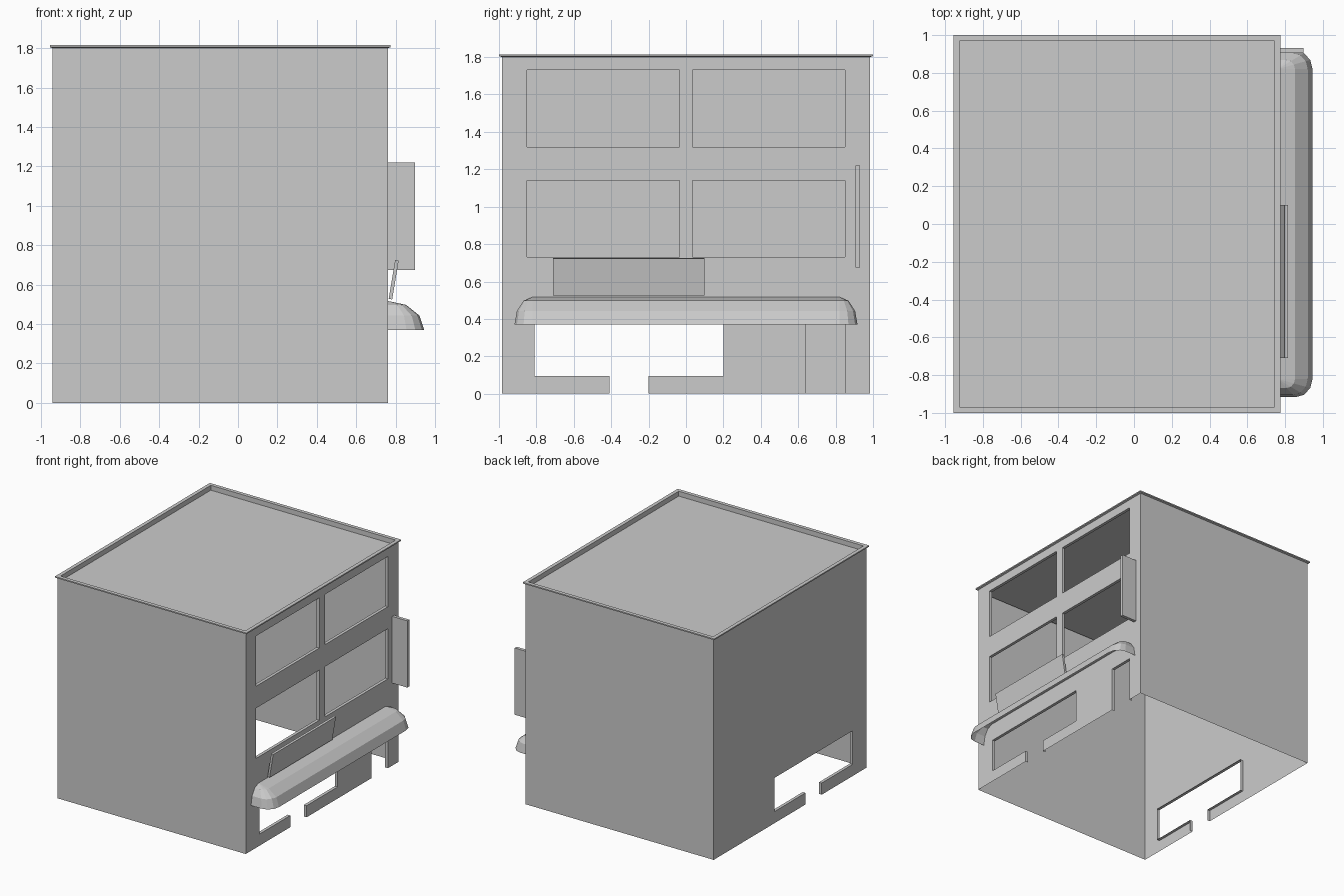
import bpy, bmesh, math
from mathutils import Matrix

if "Cube" in bpy.data.objects:
    bpy.data.objects.remove(bpy.data.objects["Cube"])

X0, X1, Y, TOP = -0.94, 0.76, 0.985, 1.805   # wall planes and wall height
CX = (X0 + X1) / 2


def finish(bm, name, fix=True):
    bmesh.ops.remove_doubles(bm, verts=bm.verts, dist=1e-5)
    if fix:
        bmesh.ops.recalc_face_normals(bm, faces=bm.faces)
    me = bpy.data.meshes.new(name)
    bm.to_mesh(me)
    bm.free()
    ob = bpy.data.objects.new(name, me)
    bpy.context.collection.objects.link(ob)
    return ob


def box(name, size, center, tilt=0):
    bm = bmesh.new()
    mat = (Matrix.Translation(center) @ Matrix.Rotation(tilt, 4, 'Y')
           @ Matrix.Diagonal((*size, 1)))
    bmesh.ops.create_cube(bm, size=1, matrix=mat)
    return finish(bm, name)


def loft(bm, rings, closed):
    for a, b in zip(rings, rings[1:]):
        n = len(a)
        for i in range(n if closed else n - 1):
            j = (i + 1) % n
            bm.faces.new((a[i], a[j], b[j], b[i]))


def wall(name, x, out, holes):
    """Wall sheet in the yz plane with rectangular holes and inward reveals."""
    bm = bmesh.new()
    ys = sorted({-Y, Y, *(v for h in holes for v in h[:2])})
    zs = sorted({0, TOP, *(v for h in holes for v in h[2:])})
    grid = [[bm.verts.new((x, y, z)) for z in zs] for y in ys]
    for i in range(len(ys) - 1):
        for j in range(len(zs) - 1):
            cy, cz = (ys[i] + ys[i + 1]) / 2, (zs[j] + zs[j + 1]) / 2
            if any(a < cy < b and c < cz < d for a, b, c, d in holes):
                continue
            f = [grid[i][j], grid[i + 1][j], grid[i + 1][j + 1], grid[i][j + 1]]
            bm.faces.new(f if out > 0 else f[::-1])

    def on_rim(e):
        p = (e.verts[0].co + e.verts[1].co) / 2
        return abs(abs(p.y) - Y) < 1e-5 or p.z < 1e-5 or p.z > TOP - 1e-5
    edges = [e for e in bm.edges if e.is_boundary and not on_rim(e)]
    bmesh.ops.delete(bm, geom=[v for v in bm.verts if not v.link_faces], context='VERTS')
    ret = bmesh.ops.extrude_edge_only(bm, edges=edges)
    new = [g for g in ret['geom'] if isinstance(g, bmesh.types.BMVert)]
    bmesh.ops.translate(bm, verts=new, vec=(-0.025 * out, 0, 0))
    return finish(bm, name, False)


# Shop wall (+x) with windows and door, and rear wall (-x) with matching opening
shopfront = [(-0.81, 0.20, 0.095, 0.37), (-0.41, -0.20, 0, 0.095)]
windows = [(a, a + 0.815, z, z + 0.41) for a in (-0.85, 0.035) for z in (0.73, 1.32)]
wall("shop_wall", X1, 1, shopfront + windows + [(0.64, 0.85, 0, 0.37)])
wall("rear_wall", X0, -1, shopfront)

# Plain side walls
for name, s in (("front_wall", -1), ("back_wall", 1)):
    bm = bmesh.new()
    pts = [(X0, s * Y, 0), (X1, s * Y, 0), (X1, s * Y, TOP), (X0, s * Y, TOP)]
    bm.faces.new([bm.verts.new(p) for p in pts[::-s]])
    finish(bm, name, False)

# Roof: overhanging rim and sunken deck
bm = bmesh.new()
rings = []
for o, z in ((0, 1.80), (0.015, 1.805), (0.015, 1.815), (-0.015, 1.815), (-0.015, 1.775)):
    hx, hy = (X1 - X0) / 2 + o, Y + o
    rings.append([bm.verts.new((CX + a * hx, b * hy, z))
                  for a, b in ((-1, -1), (1, -1), (1, 1), (-1, 1))])
loft(bm, rings, True)
bm.faces.new(rings[-1])
finish(bm, "roof", False)

# Awning: open quarter-round shell with rounded ends
bm = bmesh.new()
rings = []
for lv in range(4):
    t = math.radians(30 * lv)
    k, z = math.cos(t), 0.37 + 0.147 * math.sin(t)
    half = [(X1, 0.82 + 0.097 * k)]
    for c in range(4):
        a = math.radians(90 - 30 * c)
        half.append((X1 + k * (0.095 + 0.09 * math.cos(a)), 0.82 + 0.097 * k * math.sin(a)))
    plan = [(x, -y) for x, y in half] + half[::-1]
    rings.append([bm.verts.new((x, y, z)) for x, y in plan])
loft(bm, rings, False)
bmesh.ops.remove_doubles(bm, verts=bm.verts, dist=1e-4)
bmesh.ops.dissolve_degenerate(bm, edges=bm.edges, dist=1e-4)
finish(bm, "awning", False)

# Tilted board above the awning and projecting blade panel
box("tilted_board", (0.018, 0.81, 0.20), (0.79, -0.305, 0.625), math.radians(9.5))
box("blade_panel", (0.137, 0.026, 0.545), (0.8285, 0.918, 0.947))
